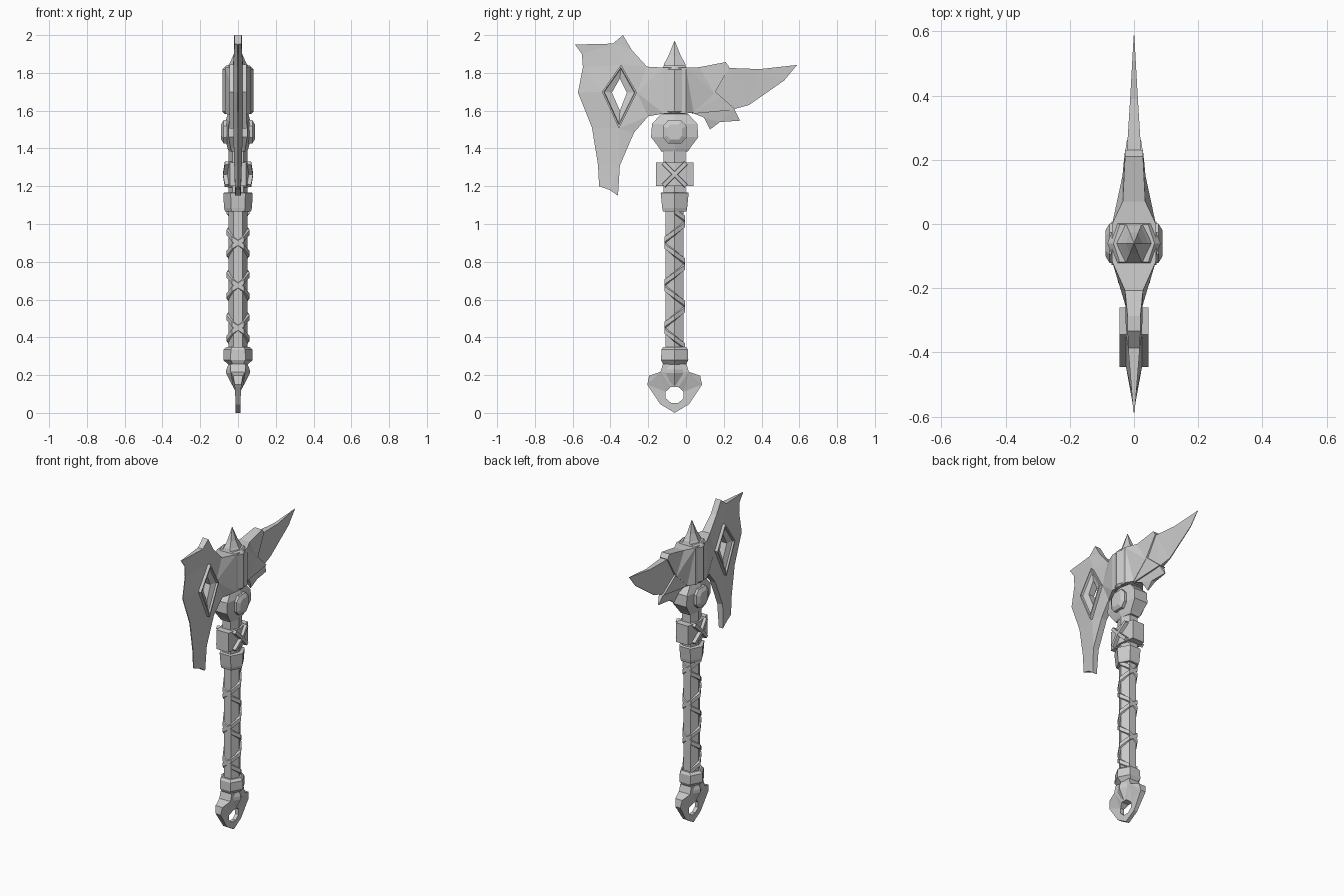
import bpy, bmesh, math

if "Cube" in bpy.data.objects:
    bpy.data.objects.remove(bpy.data.objects["Cube"])

AY = -0.06  # y of the shaft axis


def finish(name, bm):
    bmesh.ops.recalc_face_normals(bm, faces=bm.faces)
    me = bpy.data.meshes.new(name)
    bm.to_mesh(me)
    bm.free()
    ob = bpy.data.objects.new(name, me)
    bpy.context.collection.objects.link(ob)
    return ob


def loft(name, rings, closed=False):
    """Skin a list of equal-length rings; cap the ends unless the loft is closed."""
    bm = bmesh.new()
    vs = [[bm.verts.new(p) for p in r] for r in rings]
    n = len(vs[0])
    for a, b in zip(vs, vs[1:] + vs[:1] if closed else vs[1:]):
        for i in range(n):
            j = (i + 1) % n
            bm.faces.new((a[i], a[j], b[j], b[i]))
    if not closed:
        bm.faces.new(vs[0])
        bm.faces.new(vs[-1])
    return finish(name, bm)


def hex_ring(z, rx, ry, k=0.5):
    return [(x * rx, AY + y * ry, z) for x, y in
            ((1, 0), (k, 1), (-k, 1), (-1, 0), (-k, -1), (k, -1))]


def hex_column(name, levels, k=0.5):
    return loft(name, [hex_ring(*l, k) for l in levels])


def plate(name, outline, hole=()):
    """Symmetric plate in the yz plane; points are (y, z, half thickness)."""
    pts = list(outline) + list(hole)
    loops = [list(range(len(outline)))]
    if hole:
        loops.append(list(range(len(outline), len(pts))))
    flat = bmesh.new()
    vs = [flat.verts.new((0, y, z)) for y, z, t in pts]
    flat.verts.index_update()
    for lp in loops:
        for i in range(len(lp)):
            flat.edges.new((vs[lp[i - 1]], vs[lp[i]]))
    bmesh.ops.triangle_fill(flat, use_beauty=True, edges=flat.edges[:], normal=(1, 0, 0))
    tris = [[v.index for v in f.verts] for f in flat.faces]
    flat.free()
    bm = bmesh.new()
    right = [bm.verts.new((t, y, z)) for y, z, t in pts]
    left = [bm.verts.new((-t, y, z)) for y, z, t in pts]
    for f in tris:
        bm.faces.new([right[i] for i in f])
        bm.faces.new([left[i] for i in reversed(f)])
    for lp in loops:
        for i in range(len(lp)):
            a, b = lp[i - 1], lp[i]
            bm.faces.new((right[a], right[b], left[b], left[a]))
    return finish(name, bm)


# Pommel: eyelet plate with a thicker knob above the hole
half = [(0.0, 0.005, .012), (.075, .045, .012), (.145, .15, .018), (.135, .197, .025),
        (.075, .217, .04), (.062, .26, .04)]
outline = [(AY + y, z, t) for y, z, t in half] + \
          [(AY - y, z, t) for y, z, t in reversed(half[1:])]
outline[0] = (AY, 0, .012)
hole = [(AY + .052 * math.cos(a), .095 + .045 * math.sin(a), .012 + .014 * (math.sin(a) > .5))
        for a in [math.radians(22.5 + 45 * i) for i in range(8)]]
plate("pommel_ring", outline, hole)
hex_column("pommel_knob", [(.145, .03, .04), (.21, .063, .06), (.23, .062, .062), (.27, .045, .06)])

# Handle, collars and neck
hex_column("shaft", [(.25, .05, .048), (1.1, .05, .048)])
hex_column("lower_collar", [(.255, .05, .06), (.28, .078, .072), (.335, .076, .07), (.35, .06, .06)])
hex_column("upper_collar", [(1.065, .068, .062), (1.085, .074, .066), (1.165, .078, .074),
                            (1.168, .06, .06)])
hex_column("neck", [(1.15, .05, .058), (1.6, .05, .058)], .6)

# Two mirrored helical straps crossing on the front and back of the handle
for side, label in ((1, "a"), (-1, "b")):
    rings = []
    for k in range(20):
        deg = 180 - 60 * k
        z = .9 + (deg + 90) / 360 * .225
        c, s = side * math.cos(math.radians(deg)), math.sin(math.radians(deg)) / .866
        rings.append([(c * rx, AY + s * ry, z + dz) for rx, ry, dz in
                      ((.045, .042, -.022), (.062, .054, -.013), (.062, .054, .013), (.045, .042, .022))])
    loft("grip_strap_" + label, rings)

# Guard block with a crossed binding on each side
hex_column("guard_block", [(1.2, .06, .1), (1.325, .06, .1)], .72)
for sx in (1, -1):
    for d in (1, -1):
        rings = []
        for t in (-1, 0, 1):
            x = .05 if t else .06
            y, z = AY + t * .06, 1.2625 + d * t * .06
            rings.append([(sx * (x + e), y - d * w * .7, z + w * .7) for e, w in
                          ((-.03, -.015), (.02, -.01), (.02, .01), (-.03, .015))])
        loft("cross_binding", rings)

# Faceted ball below the head, with a boss on each side
hex_column("head_ball", [(1.383, .048, .07), (1.4, .055, .08), (1.46, .07, .125), (1.53, .07, .12),
                         (1.582, .055, .072)], .7)
for sx in (1, -1):
    corner = [(1, .5), (.55, 1), (-.55, 1), (-1, .5), (-1, -.5), (-.55, -1), (.55, -1), (1, -.5)]
    loft("side_boss", [[(sx * x, AY + a * r, 1.488 + b * r) for a, b in corner]
                       for x, r in ((.05, .062), (.076, .062), (.085, .047), (.089, .04))])

# Head socket and its top spike
hex_column("head_socket", [(1.583, .07, .058), (1.595, .083, .064), (1.818, .083, .064),
                           (1.838, .064, .058)], .7)
hex_column("top_spike", [(1.83, .06, .06), (1.85, .045, .055), (1.89, .026, .033), (1.97, .001, .001)])

# Main blade with a diamond opening
diamond = [(-.344, 1.844), (-.26, 1.696), (-.355, 1.505), (-.445, 1.70)]
opening = [(-.35, 1.77), (-.313, 1.696), (-.35, 1.60), (-.392, 1.696)]
blade = [(-.588, 1.95, .002), (-.387, 1.955, .018), (-.334, 2.0, .02), (-.286, 1.92, .02),
         (-.207, 1.833, .028), (-.117, 1.828, .068), (-.06, 1.828, .068), (-.06, 1.585, .068),
         (-.117, 1.585, .068), (-.2, 1.57, .028), (-.275, 1.484, .02), (-.35, 1.31, .02),
         (-.36, 1.15, .015), (-.403, 1.18, .012), (-.46, 1.2, .003), (-.466, 1.314, .003),
         (-.498, 1.51, .003), (-.572, 1.696, .002), (-.546, 1.83, .002), (-.551, 1.90, .002)]
plate("blade", blade, [(y, z, .025) for y, z in diamond])


def shrink(s):
    return [(-.352 + (y + .352) * s, 1.69 + (z - 1.69) * s) for y, z in diamond]


rim = [(diamond, .045), (shrink(.9), .045), (shrink(.86), .033), (opening, .02)]
rim += [(r, -x) for r, x in reversed(rim)]
loft("diamond_rim", [[(x, y, z) for y, z in r] for r, x in rim], closed=True)

# Rear arm, long beak and lower fin
plate("rear_arm", [(-.06, 1.828, .068), (0, 1.828, .068), (.07, 1.83, .035), (.21, 1.857, .028),
                   (.23, 1.83, .028), (.15, 1.69, .036), (.04, 1.59, .036), (0, 1.585, .068),
                   (-.06, 1.585, .068)])
plate("rear_beak", [(.1, 1.82, .024), (.23, 1.826, .022), (.39, 1.82, .012), (.588, 1.842, .001),
                    (.52, 1.76, .002), (.334, 1.63, .003), (.25, 1.607, .012), (.12, 1.63, .024)])
plate("arm_brace", [(.15, 1.705, .035), (.185, 1.675, .033), (.262, 1.606, .022), (.21, 1.6, .026),
                    (.03, 1.583, .034)])
plate("lower_fin", [(.03, 1.59, .026), (.095, 1.563, .02), (.127, 1.50, .003), (.18, 1.54, .012),
                    (.286, 1.547, .003), (.255, 1.61, .016), (.15, 1.66, .028)])
